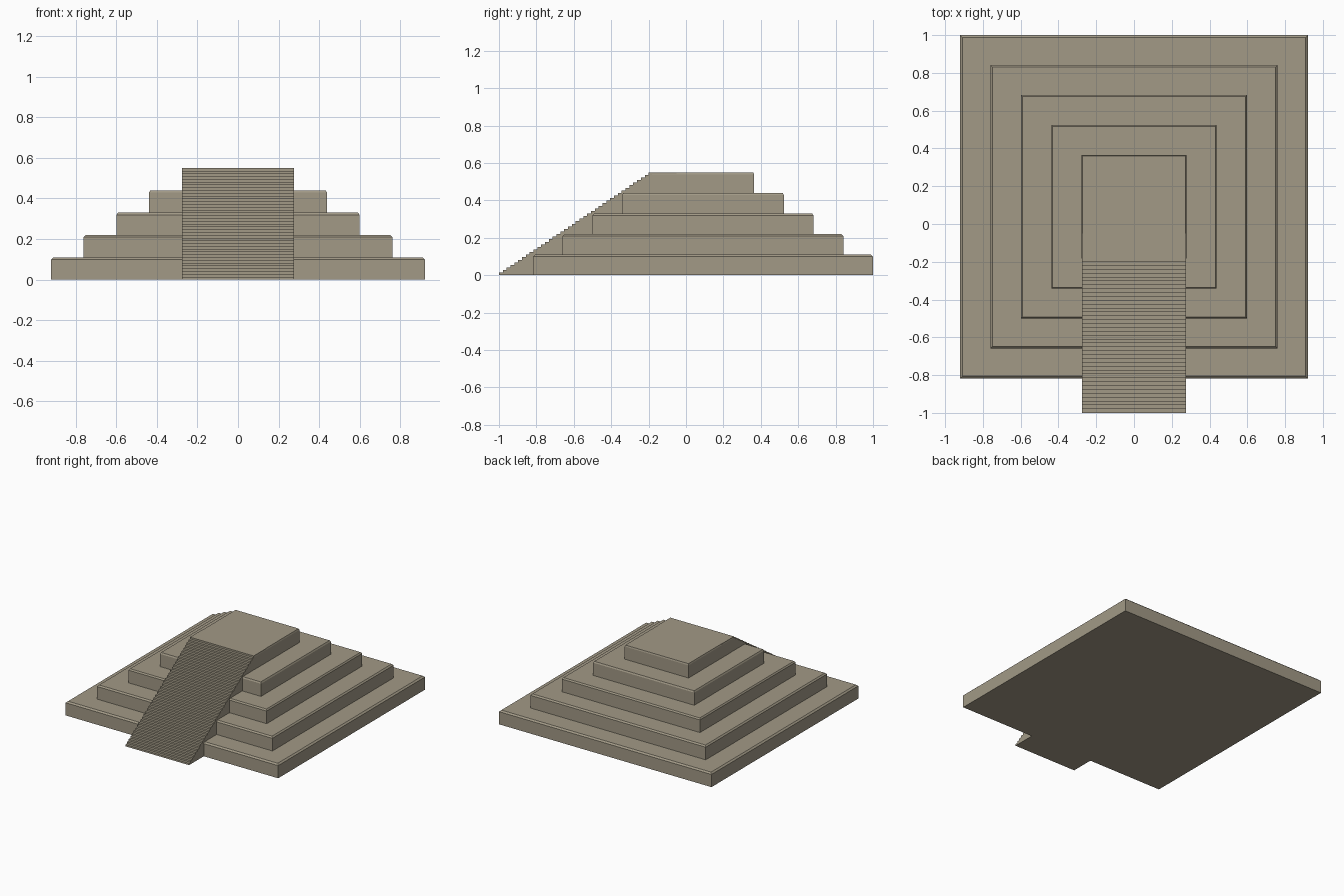
import bpy, bmesh

if "Cube" in bpy.data.objects:
    bpy.data.objects.remove(bpy.data.objects["Cube"])

def mesh_object(name, bm):
    bmesh.ops.recalc_face_normals(bm, faces=bm.faces)
    me = bpy.data.meshes.new(name)
    bm.to_mesh(me)
    bm.free()
    ob = bpy.data.objects.new(name, me)
    bpy.context.collection.objects.link(ob)
    mat = bpy.data.materials.get("stone")
    if mat is None:
        mat = bpy.data.materials.new("stone")
        mat.diffuse_color = (0.36, 0.32, 0.24, 1)
        mat.use_nodes = True
        mat.node_tree.nodes["Principled BSDF"].inputs["Base Color"].default_value = mat.diffuse_color
    me.materials.append(mat)
    return ob

def extrude_faces(bm, face, offset):
    res = bmesh.ops.extrude_face_region(bm, geom=[face])
    verts = [g for g in res["geom"] if isinstance(g, bmesh.types.BMVert)]
    bmesh.ops.translate(bm, vec=offset, verts=verts)

TIERS, TIER_H, CENTRE_Y = 5, 0.11, 0.091

# Stacked square terraces, each with a small chamfer around the top
def tier(i):
    hx = 0.921 - 0.161 * i
    hy = 0.909 - 0.159 * i
    inset = 0.012 * hx / 0.921
    z0, z1 = i * TIER_H, (i + 1) * TIER_H
    bm = bmesh.new()
    rings = []
    for d, z in ((0, z0), (0, z1 - 0.011), (inset, z1)):
        a, b = hx - d, hy - d
        rings.append([bm.verts.new((x, y + CENTRE_Y, z))
                      for x, y in ((-a, -b), (a, -b), (a, b), (-a, b))])
    bm.faces.new(rings[0])
    bm.faces.new(rings[-1])
    for lo, hi in zip(rings, rings[1:]):
        for k in range(4):
            n = (k + 1) % 4
            bm.faces.new((lo[k], lo[n], hi[n], hi[k]))
    mesh_object(f"terrace_{i + 1}", bm)

for i in range(TIERS):
    tier(i)

# Front staircase: stepped side profile extruded across its width
STEPS, HALF_W = 40, 0.276
rise = TIERS * TIER_H / STEPS
run = 0.80 / (STEPS - 1)
profile = []
for k in range(STEPS):
    y = -1 + k * run
    profile += [(y, k * rise), (y, (k + 1) * rise)]
profile += [(-0.05, TIERS * TIER_H), (-0.05, 0)]
bm = bmesh.new()
side = bm.faces.new([bm.verts.new((-HALF_W, y, z)) for y, z in profile])
extrude_faces(bm, side, (2 * HALF_W, 0, 0))
mesh_object("front_staircase", bm)
